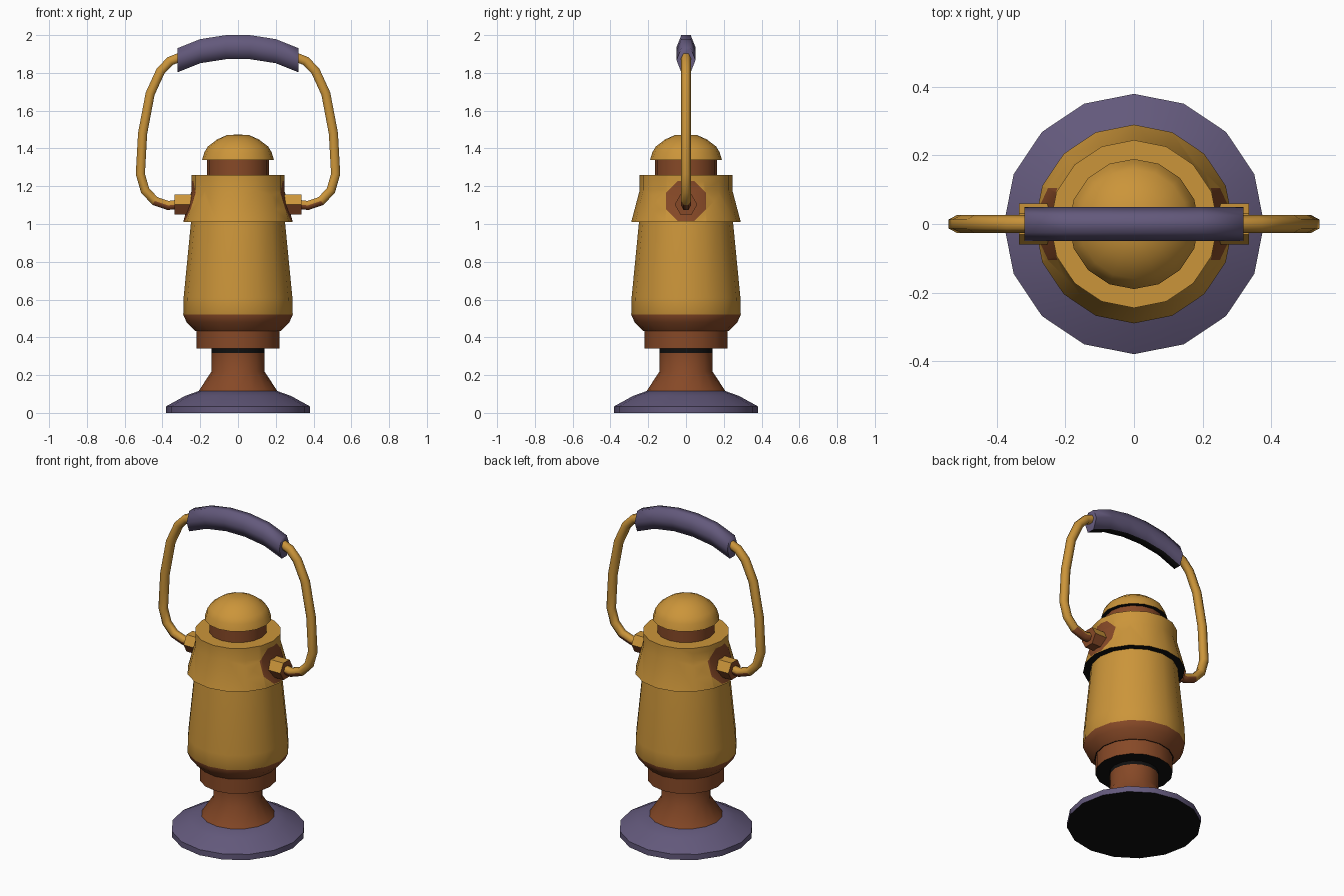
import bpy, bmesh, math
from mathutils import Vector

if "Cube" in bpy.data.objects:
    bpy.data.objects.remove(bpy.data.objects["Cube"])

def material(name, rgb):
    m = bpy.data.materials.new(name)
    m.diffuse_color = (*rgb, 1)
    m.use_nodes = True
    m.node_tree.nodes["Principled BSDF"].inputs["Base Color"].default_value = m.diffuse_color
    return m

GOLD, BROWN, PURPLE, DARK = range(4)
MATS = [material("gold", (0.60, 0.30, 0.042)), material("brown", (0.24, 0.066, 0.02)),
        material("purple", (0.125, 0.10, 0.20)), material("dark", (0.005, 0.005, 0.005))]

def finish(name, bm, angle):
    """Smooth shading below the given angle, then make the object."""
    for f in bm.faces:
        f.smooth = True
    for e in bm.edges:
        if len(e.link_faces) == 2:
            e.smooth = e.calc_face_angle(0) < math.radians(angle)
    me = bpy.data.meshes.new(name)
    bm.to_mesh(me)
    bm.free()
    for m in MATS:
        me.materials.append(m)
    ob = bpy.data.objects.new(name, me)
    bpy.context.collection.objects.link(ob)
    return ob

def loft(rings, closed_caps=True):
    bm = bmesh.new()
    rows = [[bm.verts.new(p) for p in ring] for ring in rings]
    n = len(rows[0])
    for a, b in zip(rows, rows[1:]):
        for i in range(n):
            j = (i + 1) % n
            bm.faces.new((a[i], a[j], b[j], b[i]))
    if closed_caps:
        bm.faces.new(rows[0])
        bm.faces.new(rows[-1])
    bmesh.ops.recalc_face_normals(bm, faces=bm.faces)
    bm.normal_update()
    return bm

def turned(profile, rule, sides=16):
    """Turned part from (radius, z) points; flat undersides are dark."""
    bm = loft([[(r * math.cos(i * math.tau / sides), r * math.sin(i * math.tau / sides), z)
                for i in range(sides)] for r, z in profile])
    for f in bm.faces:
        f.material_index = DARK if f.normal.z < -0.95 else rule(f.calc_center_median().z)
    return bm

def tube(path, ry, rn, upright=False):
    """Six-sided tube along (x, z) points."""
    pts = [Vector(p) for p in path]
    rings = []
    for i, p in enumerate(pts):
        d = (pts[min(i + 1, len(pts) - 1)] - pts[max(i - 1, 0)]).normalized()
        n = Vector((0, 1)) if upright else Vector((-d.y, d.x))
        ring = []
        for k in range(6):
            a = k * math.tau / 6
            q = p + n * rn * math.sin(a)
            ring.append((q.x, ry * math.cos(a), q.y))
        rings.append(ring)
    return loft(rings)

# Foot, neck and collar
finish("foot", turned([(0.38, 0), (0.38, 0.035), (0.28, 0.09), (0.21, 0.115)],
                      lambda z: PURPLE), 40)
finish("stem", turned([(0.21, 0.113), (0.14, 0.22), (0.14, 0.318), (0.14, 0.345)],
                      lambda z: DARK if z > 0.32 else BROWN), 40)
finish("collar", turned([(0.22, 0.34), (0.22, 0.435)], lambda z: BROWN), 40)

# Main body with a brown lower bowl
finish("body", turned([(0.225, 0.433), (0.272, 0.48), (0.29, 0.52), (0.288, 0.61), (0.248, 1.02)],
                      lambda z: BROWN if z < 0.52 else GOLD), 40)

# Shoulder skirt, with octagonal brown patches cut in on both sides
bm = turned([(0.29, 1.01), (0.245, 1.18), (0.245, 1.26)], lambda z: GOLD)
centre = Vector((0, 0, 1.122))
dirs = [Vector((0, math.cos(k * math.tau / 8), math.sin(k * math.tau / 8))) for k in range(8)]
for d in dirs:
    near = [f for f in bm.faces if abs(f.calc_center_median().x) > 0.2 and abs(f.normal.z) < 0.9]
    geom = near + list({e for f in near for e in f.edges}) + list({v for f in near for v in f.verts})
    bmesh.ops.bisect_plane(bm, geom=geom, plane_co=centre + d * 0.105, plane_no=d)
bm.normal_update()
for f in bm.faces:
    c = f.calc_center_median()
    if abs(c.x) > 0.2 and all((c - centre).dot(d) < 0.105 for d in dirs):
        f.material_index = BROWN
finish("shoulder", bm, 40)

# Cap neck and dome
finish("cap_neck", turned([(0.165, 1.255), (0.165, 1.345)], lambda z: BROWN), 40)
finish("dome", turned([(0.19, 1.34), (0.178, 1.38), (0.16, 1.41), (0.11, 1.448),
                       (0.06, 1.47), (0.015, 1.473)], lambda z: GOLD), 45)

# Side knobs and handle arms, mirrored left and right
arm = [(0.31, 1.105), (0.37, 1.098), (0.44, 1.122), (0.492, 1.178), (0.517, 1.265),
       (0.505, 1.48), (0.465, 1.69), (0.41, 1.81), (0.36, 1.862), (0.29, 1.89)]
for side, s in (("right", 1), ("left", -1)):
    bm = tube([(s * 0.22, 1.103), (s * 0.335, 1.103)], 0.06, 0.061)
    for f in bm.faces:
        f.material_index = GOLD if f.normal.z > 0.1 else BROWN
    finish(side + "_knob", bm, 40)
    bm = tube([(s * x, z) for x, z in arm], 0.026, 0.028)
    for f in bm.faces:
        c = f.calc_center_median()
        low = abs(c.x) < 0.42 and c.z < 1.12 and f.normal.z < 0.1
        f.material_index = BROWN if low else GOLD
    finish(side + "_handle_arm", bm, 75)

# Curved hand grip
half = [(0.32, 1.867), (0.2, 1.915), (0.065, 1.936)]
bm = tube([(-x, z) for x, z in half] + half[::-1], 0.05, 0.0735, upright=True)
for f in bm.faces:
    f.material_index = DARK if f.normal.z < -0.8 else PURPLE
finish("hand_grip", bm, 75)
